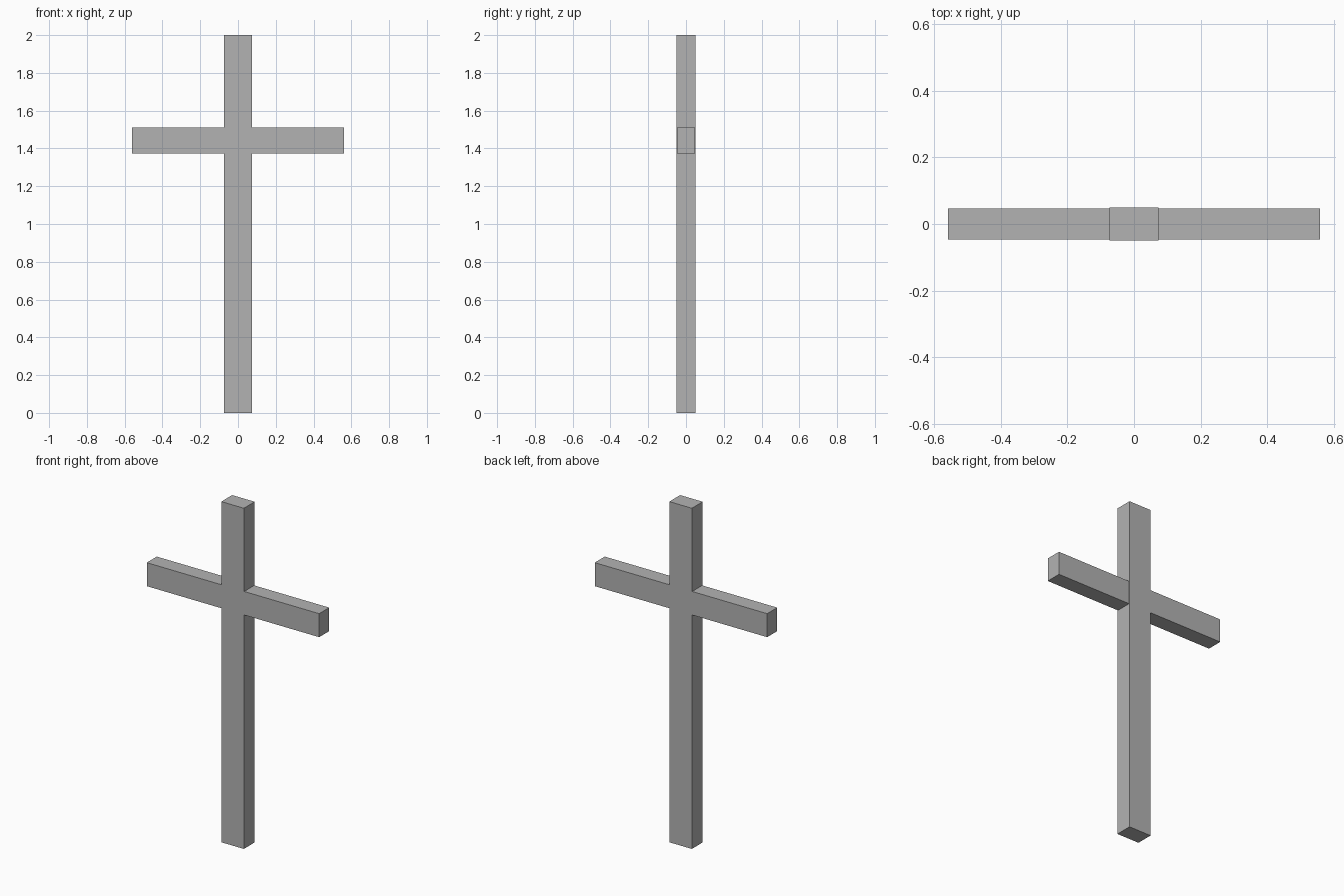
import bpy

# Remove the default cube
cube = bpy.data.objects.get("Cube")
if cube:
    bpy.data.objects.remove(cube, do_unlink=True)

# Plain grey
grey = bpy.data.materials.new("grey")
grey.use_nodes = True
colour = (0.45, 0.45, 0.45, 1)
grey.diffuse_color = colour
grey.node_tree.nodes["Principled BSDF"].inputs["Base Color"].default_value = colour


def beam(name, size, z):
    """Add a square-edged beam centred at height z."""
    bpy.ops.mesh.primitive_cube_add(size=1, location=(0, 0, z))
    obj = bpy.context.object
    obj.name = name
    obj.scale = size
    bpy.ops.object.transform_apply(location=False, rotation=False, scale=True)
    obj.data.materials.append(grey)
    return obj


# Upright post and slightly thinner crossbar
beam("upright_post", (0.146, 0.1, 2), 1)
beam("crossbar", (1.12, 0.093, 0.138), 1.441)
